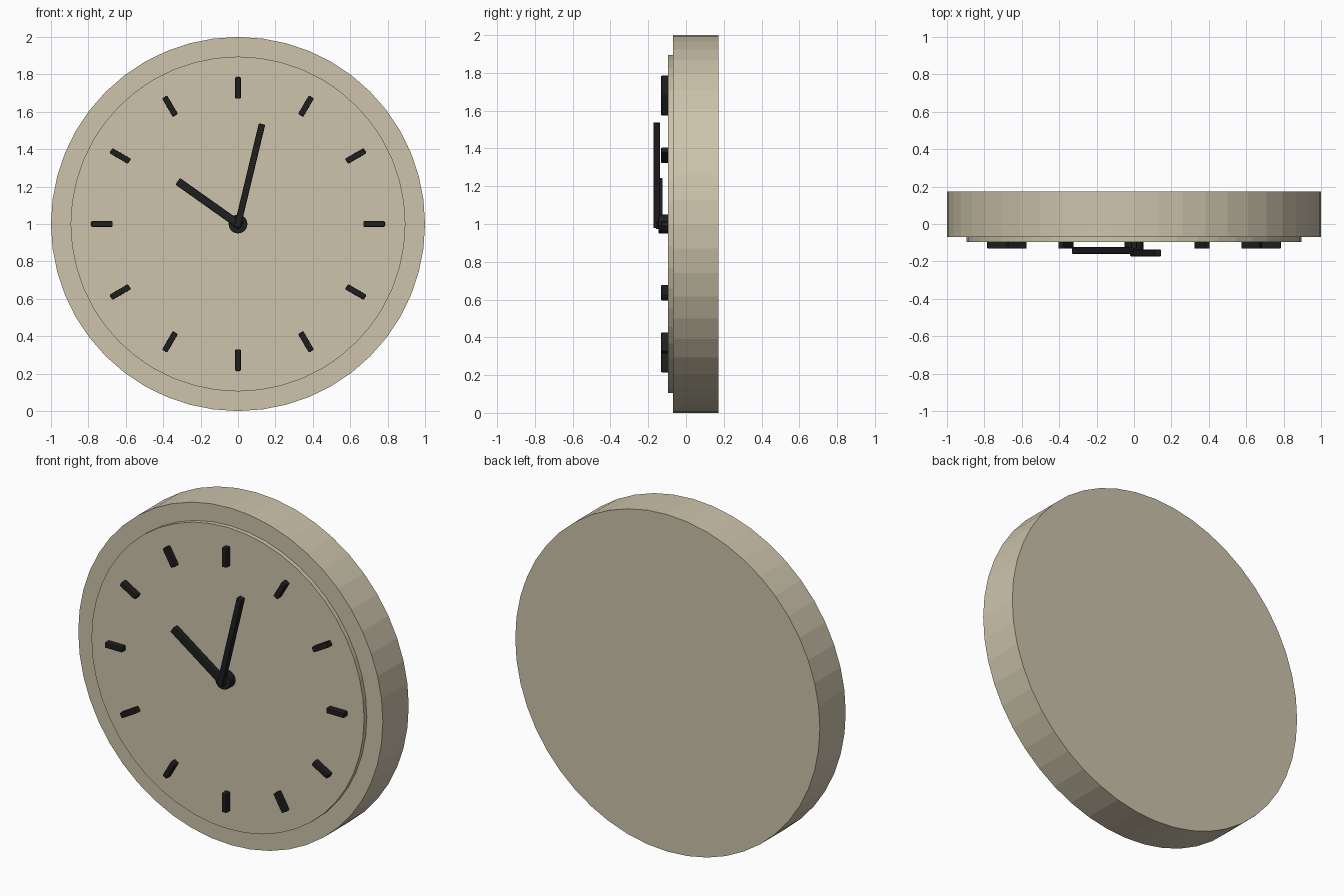
import bpy, math
from mathutils import Matrix, Vector

if "Cube" in bpy.data.objects:
    bpy.data.objects.remove(bpy.data.objects["Cube"])

def material(name, rgb):
    m = bpy.data.materials.new(name)
    m.diffuse_color = (*rgb, 1)
    m.use_nodes = True
    m.node_tree.nodes["Principled BSDF"].inputs["Base Color"].default_value = m.diffuse_color
    return m

beige = material("warm beige", (0.61, 0.55, 0.41))
black = material("soft black", (0.013, 0.013, 0.014))
CENTRE = Vector((0, 0, 1))

def disc(name, radius, y0, y1, sides, mat):
    """Cylinder lying along y."""
    bpy.ops.mesh.primitive_cylinder_add(vertices=sides, radius=radius, depth=y1 - y0,
                                        location=(0, (y0 + y1) / 2, 1),
                                        rotation=(math.pi / 2, 0, 0))
    ob = bpy.context.object
    ob.name = name
    ob.data.materials.append(mat)
    return ob

def bevel(ob, width, segments=2):
    mod = ob.modifiers.new("soft edges", 'BEVEL')
    mod.width = width
    mod.segments = segments

def bar(name, angle, r0, r1, width, y0, y1):
    """Thin bar pointing outward at a clockwise angle from twelve."""
    bpy.ops.mesh.primitive_cube_add(size=1)
    ob = bpy.context.object
    ob.name = name
    ob.data.transform(Matrix.Translation((0, (y0 + y1) / 2, (r0 + r1) / 2))
                      @ Matrix.Diagonal((width, y1 - y0, r1 - r0, 1)))
    ob.rotation_euler = (0, math.radians(angle), 0)
    ob.location = CENTRE
    ob.data.materials.append(black)
    bevel(ob, 0.005)
    return ob

# Case and raised dial
disc("clock_case", 1.0, -0.07, 0.173, 48, beige)
disc("dial", 0.895, -0.096, -0.06, 48, beige)

# Hour marks
for i in range(12):
    bar(f"hour_mark_{i + 1}", 30 * (i + 1), 0.67, 0.785, 0.031, -0.132, -0.09)

# Hub and hands
hub = disc("hub", 0.05, -0.145, -0.09, 24, black)
bevel(hub, 0.005)
bar("hour_hand", -54.7, -0.02, 0.395, 0.043, -0.16, -0.124)
bar("minute_hand", 13.5, -0.02, 0.55, 0.035, -0.173, -0.137)
